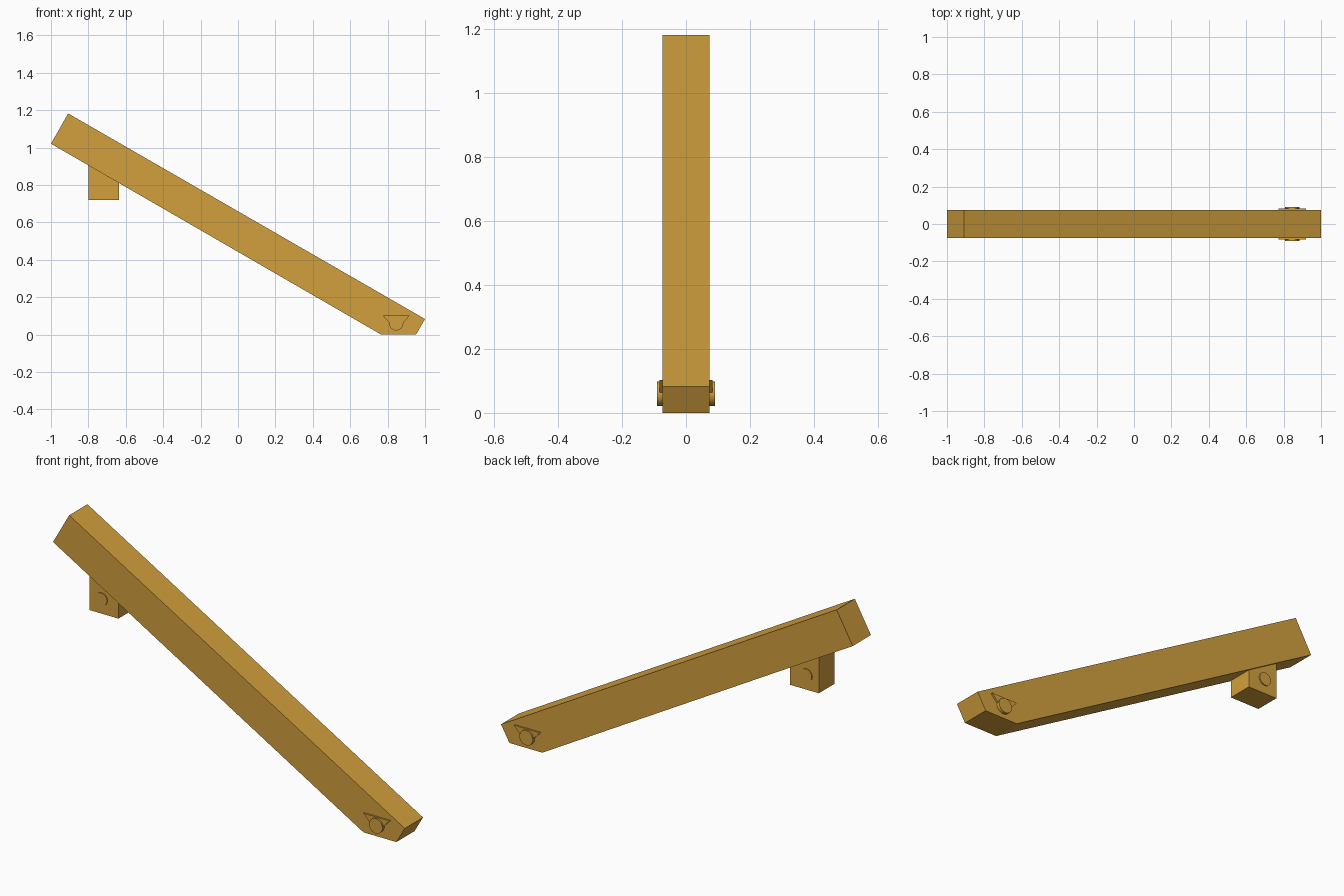
import bpy, bmesh, math
from mathutils import Vector

if "Cube" in bpy.data.objects:
    bpy.data.objects.remove(bpy.data.objects["Cube"])

wood = bpy.data.materials.new("golden wood")
wood.diffuse_color = (0.645, 0.350, 0.047, 1)
wood.use_nodes = True
wood.node_tree.nodes["Principled BSDF"].inputs["Base Color"].default_value = wood.diffuse_color


def finish(name, bm):
    bmesh.ops.recalc_face_normals(bm, faces=bm.faces)
    mesh = bpy.data.meshes.new(name)
    bm.to_mesh(mesh)
    bm.free()
    mesh.materials.append(wood)
    obj = bpy.data.objects.new(name, mesh)
    bpy.context.collection.objects.link(obj)
    return obj


def extrude_profile(bm, points, y0, y1):
    """Extrude an x-z outline along y."""
    face = bm.faces.new([bm.verts.new((x, y0, z)) for x, z in points])
    out = bmesh.ops.extrude_face_region(bm, geom=[face])
    verts = [v for v in out["geom"] if isinstance(v, bmesh.types.BMVert)]
    bmesh.ops.translate(bm, verts=verts, vec=(0, y1 - y0, 0))


def plate(name, points, y0, y1):
    bm = bmesh.new()
    extrude_profile(bm, points, y0, y1)
    return finish(name, bm)


def circle(x, z, r, n=32):
    return [(x + r * math.cos(2 * math.pi * i / n), z + r * math.sin(2 * math.pi * i / n))
            for i in range(n)]


def smooth(obj):
    bpy.ops.object.select_all(action='DESELECT')
    obj.select_set(True)
    bpy.context.view_layer.objects.active = obj
    bpy.ops.object.shade_smooth_by_angle(angle=math.radians(35))


# Sloping beam with a level-cut foot and a shallow panel in its upper end
bm = bmesh.new()
extrude_profile(bm, [(-1, 1.02), (-0.908, 1.182), (1, 0.083), (0.952, 0), (0.765, 0)],
                -0.074, 0.074)
bmesh.ops.recalc_face_normals(bm, faces=bm.faces)
end = min(bm.faces, key=lambda f: f.calc_center_median().x)
bmesh.ops.inset_individual(bm, faces=[end], thickness=0.004, depth=-0.001)
finish("beam", bm)

# Support block under the beam, its sloping top meeting the underside
plate("support_block", [(-0.8, 0.72), (-0.635, 0.72), (-0.635, 0.83), (-0.8, 0.925)],
      -0.064, 0.064)

# Bolts and triangular washers on both sides
for side, s in (("front", -1), ("back", 1)):
    plate(side + "_washer", [(0.772, 0.103), (0.92, 0.103), (0.846, 0.024)],
          s * 0.07, s * 0.083)
    smooth(plate(side + "_foot_bolt", circle(0.846, 0.06, 0.038), s * 0.07, s * 0.09))
    smooth(plate(side + "_block_bolt", circle(-0.73, 0.795, 0.033), s * 0.06, s * 0.069))
